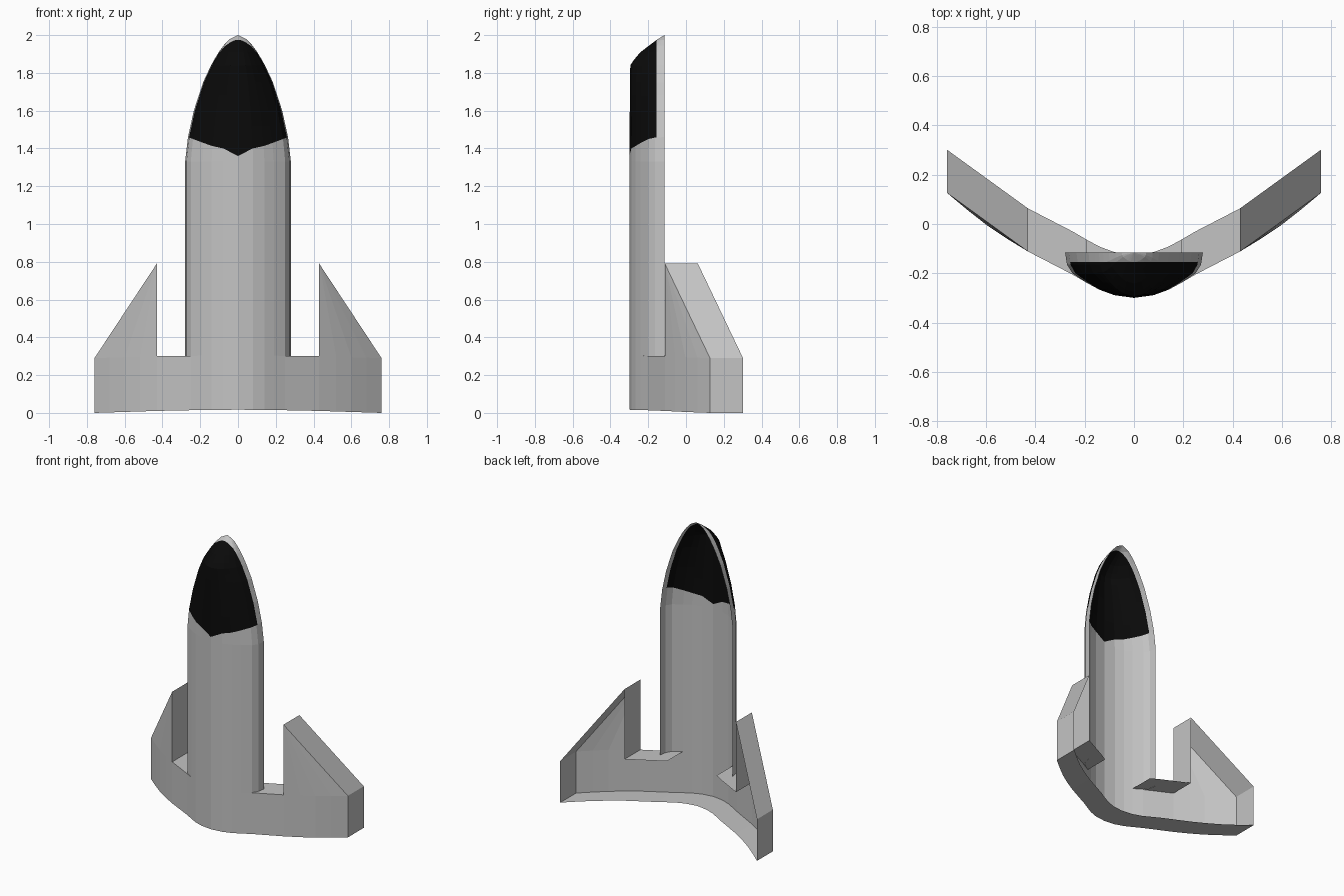
import bpy, bmesh

if "Cube" in bpy.data.objects:
    bpy.data.objects.remove(bpy.data.objects["Cube"])

DEPTH = 0.175      # how far the shell walls run back
RIM_Y = -0.115     # open rear rim of the hull


def material(name, colour):
    m = bpy.data.materials.new(name)
    m.diffuse_color = (*colour, 1)
    m.use_nodes = True
    m.node_tree.nodes["Principled BSDF"].inputs["Base Color"].default_value = m.diffuse_color
    return m


def interp(pts, t):
    for (a, va), (b, vb) in zip(pts, pts[1:]):
        if t <= b:
            return va + (vb - va) * max(0, (t - a) / (b - a))
    return pts[-1][1]


def finish(bm, name, mats):
    bmesh.ops.remove_doubles(bm, verts=bm.verts, dist=0.0005)
    me = bpy.data.meshes.new(name)
    bm.to_mesh(me)
    bm.free()
    ob = bpy.data.objects.new(name, me)
    bpy.context.collection.objects.link(ob)
    for m in mats:
        me.materials.append(m)
    return ob


def mirrored(half):
    return [(-x, y) for x, y in reversed(half[1:])] + half


grey = material("hull grey", (0.55, 0.55, 0.55))
black = material("canopy black", (0.003, 0.003, 0.003))

# hull: half shell lofted upwards, open at the back
section = mirrored([(0, -.30), (.08, -.289), (.14, -.267), (.19, -.24),
                    (.25, -.20), (.272, -.165), (.28, -.115)])
width = [(.3, .28), (1.33, .28), (1.45, .267), (1.6, .234), (1.75, .185),
         (1.85, .138), (1.93, .09), (1.98, .045), (2.0, 0)]
depth = [(.3, .185), (1.4, .185), (1.84, .18), (1.87, .16), (1.91, .126),
         (1.975, .04), (2.0, 0)]
canopy_edge = [(0, 1.36), (.08, 1.4), (.15, 1.415), (.25, 1.45), (.28, 1.46)]
levels = [.3, 1.33, None, 1.52, 1.6, 1.68, 1.75, 1.8, 1.84, 1.87, 1.91,
          1.945, 1.975, 1.99, 2.0]

bm = bmesh.new()
tag = bm.faces.layers.int.new("nose")
rows = []
for lev in levels:
    row = []
    for x, y in section:
        z = interp(canopy_edge, abs(x)) if lev is None else lev
        row.append(bm.verts.new((x / .28 * interp(width, z),
                                 RIM_Y + (y - RIM_Y) / .185 * interp(depth, z), z)))
    rows.append(row)
for j, (lo, hi) in enumerate(zip(rows, rows[1:])):
    for i in range(len(section) - 1):
        f = bm.faces.new((lo[i], lo[i + 1], hi[i + 1], hi[i]))
        f[tag] = int(j >= 2)
# canopy: black part of the nose in front of a straight cut
bmesh.ops.bisect_plane(bm, geom=bm.verts[:] + bm.edges[:] + bm.faces[:],
                       plane_co=(0, -.155, 0), plane_no=(0, 1, 0))
for f in bm.faces:
    if f[tag] and f.calc_center_median().y < -.155:
        f.material_index = 1
finish(bm, "hull", [grey, black])

# wing base: curved front skin with fins, walls running back, open rear
half = [(0, -.30), (.08, -.289), (.14, -.267), (.19, -.24), (.25, -.205),
        (.43, -.112), (.52, -.057), (.60, -.003), (.68, .06), (.76, .127)]
curve = mirrored(half)


def bottom(x):
    return interp([(0, .017), (.35, .013), (.76, 0)], abs(x))


def top(x):
    return interp([(0, .305), (.43, .30), (.76, .29)], abs(x))


bm = bmesh.new()
low = [bm.verts.new((x, y, bottom(x))) for x, y in curve]
high = [bm.verts.new((x, y, top(x))) for x, y in curve]
for i in range(len(curve) - 1):
    bm.faces.new((low[i], low[i + 1], high[i + 1], high[i]))


def wall(a, b):
    back = [bm.verts.new((v.co.x, v.co.y + DEPTH, v.co.z)) for v in (a, b)]
    bm.faces.new((a, back[0], back[1], b))


tip_r = bm.verts.new((.43, -.112, .79))
tip_l = bm.verts.new((-.43, -.112, .79))
n = len(curve)
# fin skins
for i in range(n - 1):
    if curve[i][0] >= .43:
        bm.faces.new((high[i], high[i + 1], tip_r))
    elif curve[i + 1][0] <= -.43:
        bm.faces.new((high[i], high[i + 1], tip_l))
# floor, outer sides, sloped and inner fin sides
for i in range(n - 1):
    wall(low[i], low[i + 1])
r = next(i for i, p in enumerate(curve) if p[0] == .43)
l = n - 1 - r
wall(low[-1], high[-1])
wall(high[-1], tip_r)
wall(tip_r, high[r])
wall(high[l], tip_l)
wall(tip_l, high[0])
wall(high[0], low[0])
# ledges between hull and fins
for i in range(n - 1):
    a, b = curve[i][0], curve[i + 1][0]
    if min(abs(a), abs(b)) >= .19 and max(abs(a), abs(b)) <= .43:
        wall(high[i + 1], high[i])
finish(bm, "wing_base", [grey])
